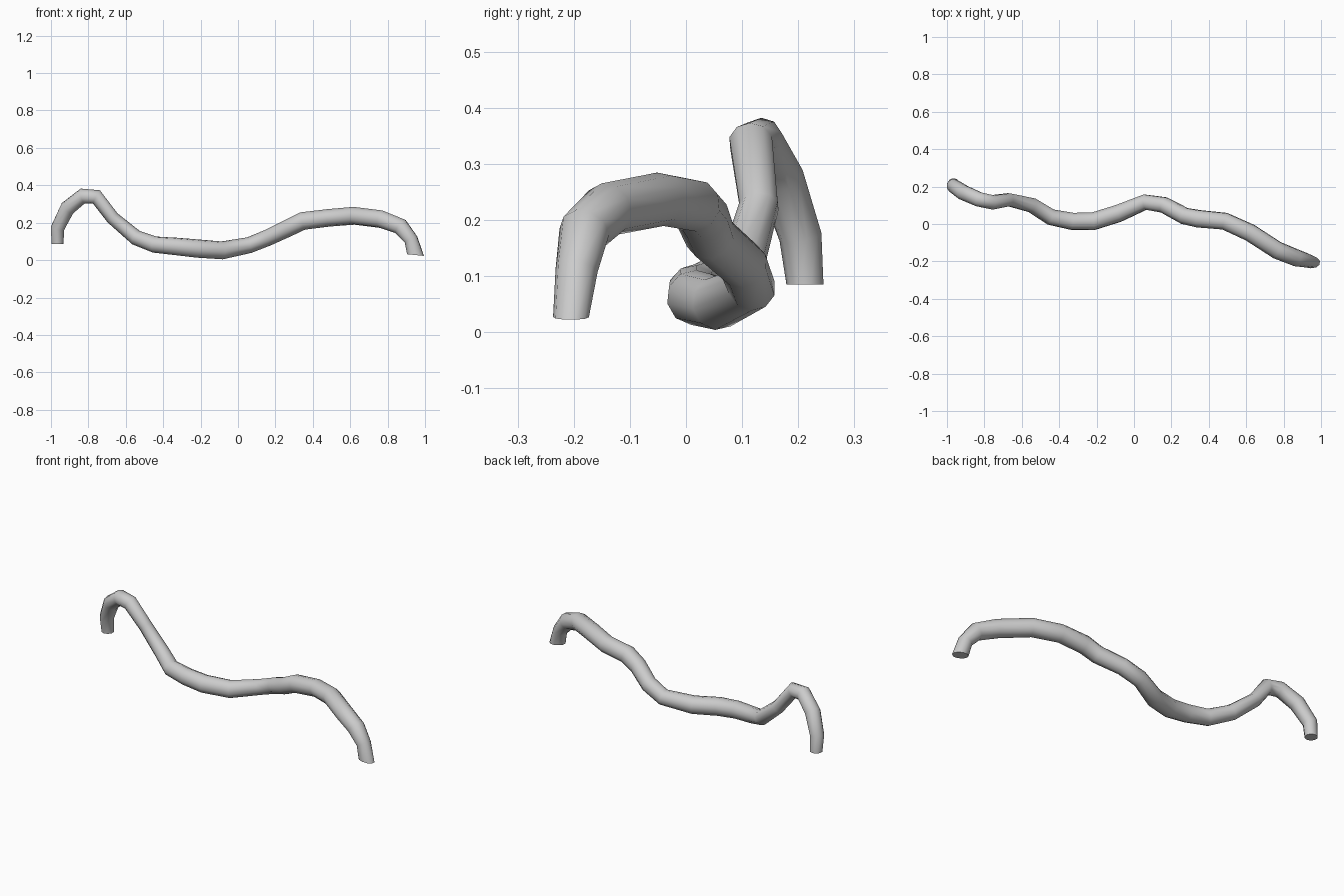
import bpy, bmesh, math
from mathutils import Vector

if "Cube" in bpy.data.objects:
    bpy.data.objects.remove(bpy.data.objects["Cube"])

# Centre line of the bent branch: x, y, z, radius
PATH = [
    (-0.965, 0.212, 0.085, 0.033), (-0.965, 0.204, 0.170, 0.038),
    (-0.912, 0.168, 0.277, 0.042), (-0.830, 0.132, 0.343, 0.041),
    (-0.757, 0.116, 0.338, 0.040), (-0.670, 0.130, 0.225, 0.036),
    (-0.545, 0.100, 0.120, 0.041), (-0.445, 0.037, 0.083, 0.044),
    (-0.330, 0.014, 0.073, 0.047), (-0.220, 0.014, 0.062, 0.049),
    (-0.085, 0.056, 0.052, 0.048), (0.060, 0.117, 0.080, 0.043),
    (0.160, 0.102, 0.120, 0.044), (0.270, 0.043, 0.172, 0.046),
    (0.345, 0.028, 0.209, 0.048), (0.485, 0.015, 0.226, 0.047),
    (0.620, -0.046, 0.237, 0.048), (0.765, -0.140, 0.219, 0.048),
    (0.868, -0.181, 0.180, 0.046), (0.925, -0.195, 0.110, 0.038),
    (0.949, -0.205, 0.027, 0.032),
]
SIDES = 10

pts = [Vector(p[:3]) for p in PATH]
dirs = [(b - a).normalized() for a, b in zip(pts, pts[1:])]
bm = bmesh.new()
rings = []
side = Vector((0, 1, 0))
for i, p in enumerate(pts):
    # Ring plane bisects each bend; the two ends are cut level
    if i == 0:
        t = Vector((0, 0, 1))
    elif i == len(pts) - 1:
        t = Vector((0, 0, -1))
    else:
        t = (dirs[i - 1] + dirs[i]).normalized()
    side = (side - t * side.dot(t)).normalized()
    up = t.cross(side)
    ring = []
    for k in range(SIDES):
        a = 2 * math.pi * k / SIDES
        off = (side * math.cos(a) + up * math.sin(a)) * PATH[i][3]
        if i == len(pts) - 1:
            off.x *= 1.45          # slanted foot widens along x
            off.z -= off.x * 0.1
        ring.append(bm.verts.new(p + off))
    rings.append(ring)

# Skin and end caps
for a, b in zip(rings, rings[1:]):
    for k in range(SIDES):
        n = (k + 1) % SIDES
        bm.faces.new((a[k], a[n], b[n], b[k]))
bm.faces.new(rings[0])
bm.faces.new(rings[-1])
bmesh.ops.recalc_face_normals(bm, faces=bm.faces)

mesh = bpy.data.meshes.new("bent_branch")
bm.to_mesh(mesh)
bm.free()
obj = bpy.data.objects.new("bent_branch", mesh)
bpy.context.collection.objects.link(obj)
bpy.context.view_layer.objects.active = obj
obj.select_set(True)
bpy.ops.object.shade_smooth_by_angle(angle=math.radians(50))
